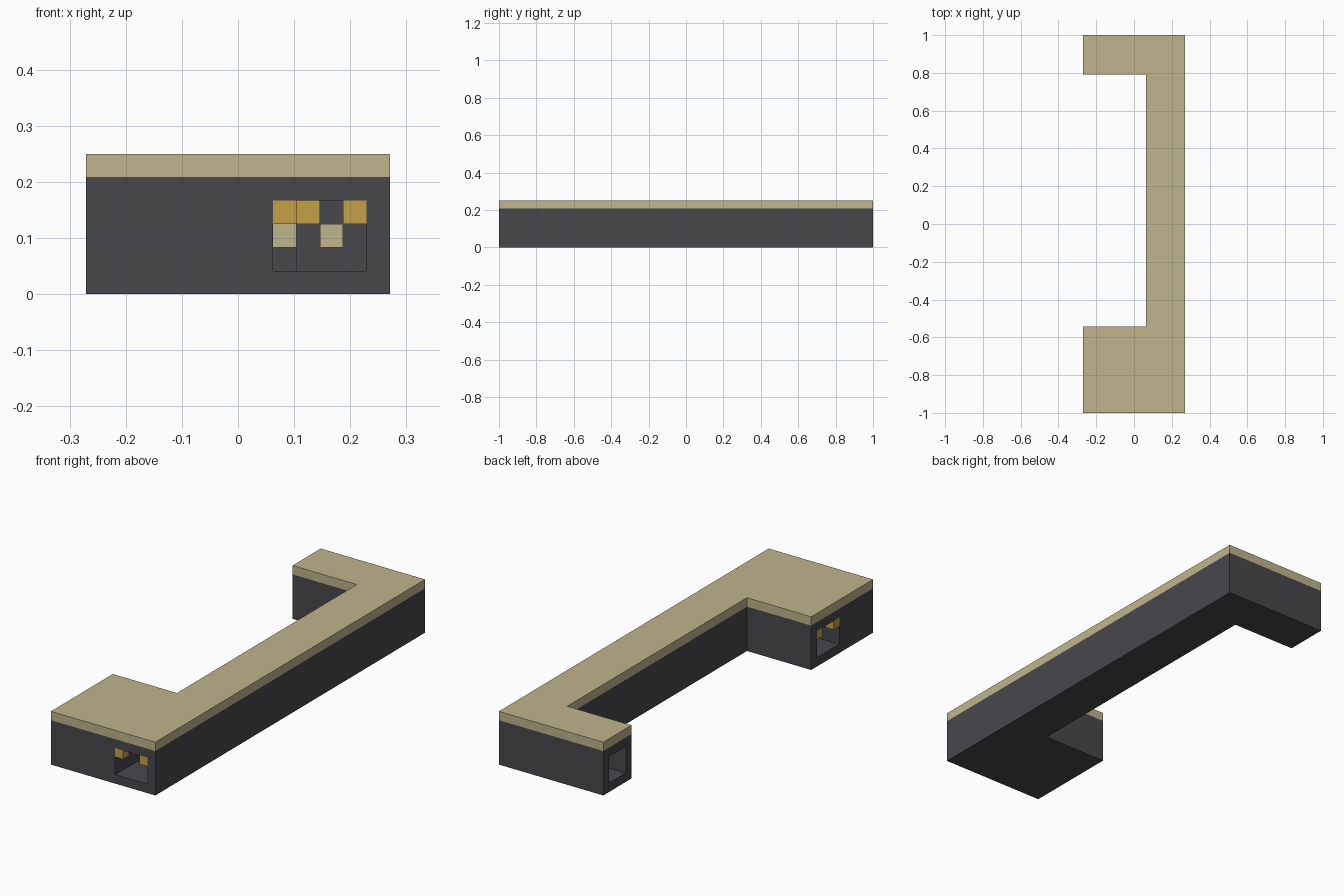
import bpy, bmesh

U = 1 / 24  # block size

cube = bpy.data.objects.get("Cube")
if cube:
    bpy.data.objects.remove(cube, do_unlink=True)


def material(name, rgb):
    m = bpy.data.materials.new(name)
    m.use_nodes = True
    m.diffuse_color = (*rgb, 1)
    bsdf = next(n for n in m.node_tree.nodes if n.type == "BSDF_PRINCIPLED")
    bsdf.inputs["Base Color"].default_value = (*rgb, 1)
    return m


dark = material("charcoal", (0.065, 0.063, 0.071))
sand = material("sand", (0.52, 0.46, 0.26))
gold = material("gold", (0.56, 0.35, 0.06))


def prism(name, outline, levels, mats):
    """Extrude a plan outline through the levels, one material per storey."""
    bm = bmesh.new()
    rings = [[bm.verts.new((x * U, y * U, z * U)) for x, y in outline] for z in levels]
    n = len(outline)
    for storey, (low, high) in enumerate(zip(rings, rings[1:])):
        for i in range(n):
            j = (i + 1) % n
            bm.faces.new((low[i], low[j], high[j], high[i])).material_index = storey
    bm.faces.new(rings[0][::-1])
    bm.faces.new(rings[-1]).material_index = len(mats) - 1
    bmesh.ops.recalc_face_normals(bm, faces=bm.faces)
    mesh = bpy.data.meshes.new(name)
    bm.to_mesh(mesh)
    bm.free()
    for m in mats:
        mesh.materials.append(m)
    obj = bpy.data.objects.new(name, mesh)
    bpy.context.collection.objects.link(obj)
    return obj


def box(name, x0, x1, y0, y1, z0, z1, mat):
    return prism(name, [(x0, y0), (x1, y0), (x1, y1), (x0, y1)], (z0, z1), [mat])


# Bracket-shaped building with a sand-coloured roof layer
building = prism("building",
                 [(-6.5, -24), (6.5, -24), (6.5, 24), (-6.5, 24),
                  (-6.5, 19), (1.5, 19), (1.5, -13), (-6.5, -13)],
                 (0, 5, 6), [dark, sand])

# Passage running from the entrances through the long hall to the far foot
passage = prism("passage_cutter",
                [(1.5, -25), (5.5, -25), (5.5, 23), (-7.5, 23), (-7.5, 20),
                 (2.5, 20), (2.5, -14), (-7.5, -14), (-7.5, -18), (1.5, -18)],
                (1, 4), [dark])
passage.hide_render = True
cut = building.modifiers.new("passage", "BOOLEAN")
cut.operation = "DIFFERENCE"
cut.solver = "EXACT"
cut.object = passage
bpy.context.view_layer.objects.active = building
bpy.ops.object.modifier_apply(modifier=cut.name)
bpy.data.objects.remove(passage, do_unlink=True)

# Gold corner blocks at the top of each doorway
for i, x in enumerate((1.5, 4.5)):
    box(f"front_door_corner_{i}", x, x + 1, -24, -23, 3, 4, gold)
for i, y in enumerate((-18, -15)):
    box(f"side_door_corner_{i}", -6.5, -5.5, y, y + 1, 3, 4, gold)
for i, x in enumerate((2.5, 4.5)):
    box(f"hall_door_corner_{i}", x, x + 1, -14, -13, 3, 4, gold)

# Painted squares on the inner walls
box("entry_wall_square", 1.5, 2.5, -14.1, -14, 2, 3, sand)
box("hall_end_square", 3.5, 4.5, 22.9, 23, 2, 3, sand)
